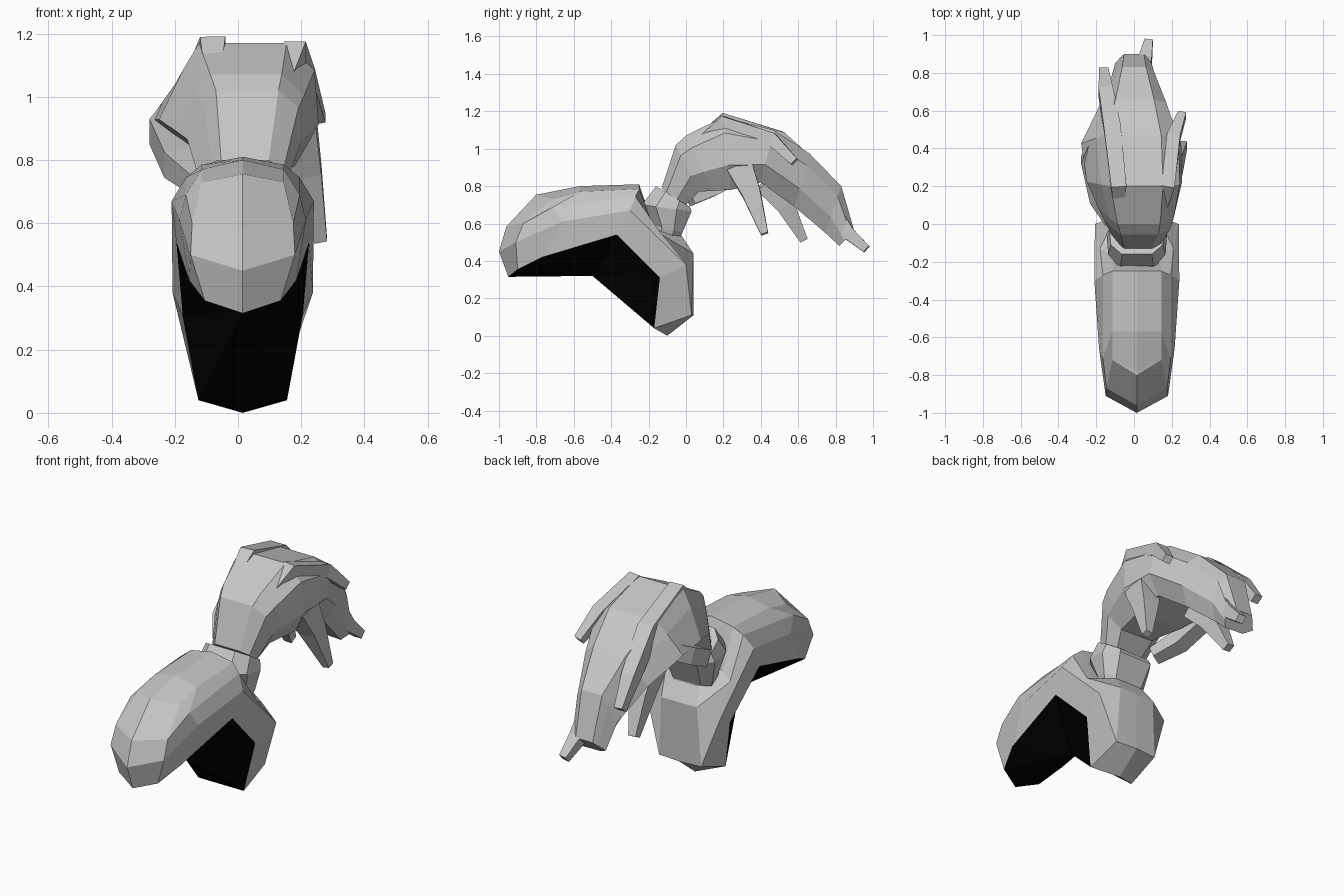
import bpy, bmesh
from mathutils import Vector

MID = 0.015  # centre line of the cuff

if "Cube" in bpy.data.objects:
    bpy.data.objects.remove(bpy.data.objects["Cube"])


def material(name, value):
    mat = bpy.data.materials.new(name)
    mat.use_nodes = True
    colour = (value, value, value, 1)
    mat.diffuse_color = colour
    mat.node_tree.nodes["Principled BSDF"].inputs["Base Color"].default_value = colour
    return mat


grey = material("plain grey", 0.57)
black = material("black lining", 0.0)


def build(name, verts, faces, mat):
    """Create a flat shaded object, merging doubled points."""
    bm = bmesh.new()
    points = [bm.verts.new(v) for v in verts]
    for face in faces:
        bm.faces.new([points[i] for i in face])
    bmesh.ops.remove_doubles(bm, verts=bm.verts, dist=0.0005)
    bmesh.ops.recalc_face_normals(bm, faces=bm.faces)
    mesh = bpy.data.meshes.new(name)
    bm.to_mesh(mesh)
    bm.free()
    mesh.materials.append(mat)
    obj = bpy.data.objects.new(name, mesh)
    bpy.context.collection.objects.link(obj)
    return obj


def loft(name, rings, mat=grey):
    """Skin closed rings of equal length and cap both ends."""
    n = len(rings[0])
    verts = [p for ring in rings for p in ring]
    faces = [(r * n + i, r * n + (i + 1) % n, (r + 1) * n + (i + 1) % n, (r + 1) * n + i)
             for r in range(len(rings) - 1) for i in range(n)]
    faces.append(tuple(range(n)))
    faces.append(tuple(range(len(verts) - n, len(verts))))
    return build(name, verts, faces, mat)


# Section shapes as (across, height): an even octagon and one sloping on the right flank
EVEN = [(-.55, 1), (.55, 1), (.95, .72), (1, .3), (.65, 0), (-.65, 0), (-1, .3), (-.95, .72)]
SLOPED = [(-.5, 1), (.6, 1), (.95, .78), (1, .34), (.7, 0), (-.5, .05), (-1, .38), (-.7, .78)]


def section(upper, lower, left, right, profile=SLOPED):
    """Cross-section between an upper and a lower (y, z) point."""
    mid, half = (left + right) / 2, (right - left) / 2
    ring = []
    for across, t in profile:
        y = lower[0] + (upper[0] - lower[0]) * t
        z = lower[1] + (upper[1] - lower[1]) * t
        ring.append((mid + across * half, y, z))
    return ring


def bar(name, path, widths):
    """Four sided tapering finger along a path."""
    path = [Vector(p) for p in path]
    rings = []
    for i, p in enumerate(path):
        along = (path[min(i + 1, len(path) - 1)] - path[max(i - 1, 0)]).normalized()
        side = (Vector((1, 0, 0)) - along * along.x).normalized()
        up = side.cross(along)
        w = widths[i]
        rings.append([p + (side * a + up * b) * w
                      for a, b in ((-1, -1), (1, -1), (1, 1), (-1, 1))])
    return loft(name, rings)


# Cuff shell: rows run from the open rim up to the crown, front to back
rows = [
    [(0, -.95, .315), (.12, -.9, .355), (.17, -.77, .42), (.21, -.37, .54),
     (.19, -.14, .31), (.14, -.17, .04), (0, -.1, 0)],
    [(0, -1, .45), (.165, -.91, .5), (.2, -.66, .61), (.225, -.3, .67),
     (.222, 0, .38), (.13, .03, .11), (0, .04, .11)],
    [(0, -.96, .585), (.16, -.87, .6), (.18, -.71, .69), (.18, -.27, .745),
     (.195, -.13, .54), (.11, .04, .44), (0, .04, .44)],
    [(0, -.8, .755), (.13, -.72, .73), (.13, -.57, .77), (.13, -.25, .785),
     (.12, -.17, .57), (.08, -.02, .53), (0, -.02, .53)],
    [(0, -.8, .755), (0, -.77, .76), (0, -.57, .8), (0, -.25, .81),
     (0, -.18, .59), (0, -.02, .53), (0, -.02, .53)],
]


def both_sides(row):
    """Half row plus its mirror, as one closed loop."""
    loop = row + [(-x, y, z) for x, y, z in row[-2:0:-1]]
    return [(x + MID, y, z) for x, y, z in loop]


loops = [both_sides(row) for row in rows]
n = len(loops[0])
verts = [p for loop in loops for p in loop]
faces = [(r * n + i, r * n + (i + 1) % n, (r + 1) * n + (i + 1) % n, (r + 1) * n + i)
         for r in range(len(loops) - 1) for i in range(n)]
build("cuff_shell", verts, faces, grey)

# Dark lining: a fan closing the open rim
hub = (MID, -.5, .32)
build("cuff_lining", [hub] + loops[0], [(0, 1 + i, 1 + (i + 1) % n) for i in range(n)], black)

# Wrist joint
loft("wrist_joint", [
    section((-.18, .54), (-.04, .5), -.1, .13, EVEN),
    section((-.17, .59), (-.02, .55), -.12, .15, EVEN),
    section((-.235, .7), (.03, .665), -.145, .175, EVEN),
    section((-.16, .8), (.02, .69), -.13, .16, EVEN),
])

# Hand: back and palm, tapering to a blunt end
loft("hand", [
    section((-.13, .79), (-.01, .69), -.12, .15),
    section((-.055, 1.02), (.07, .77), -.16, .2),
    section((0, 1.07), (.14, .775), -.19, .22),
    section((.2, 1.17), (.24, .78), -.25, .255),
    section((.47, 1.1), (.4, .82), -.28, .25),
    section((.66, .975), (.58, .69), -.19, .18),
    section((.83, .8), (.745, .55), -.12, .11),
    section((.9, .56), (.82, .48), -.1, .09),
])

# Separate fingers and raised knuckle ridges
bar("long_finger", [(.05, .8, .66), (.06, .865, .55), (.078, .965, .463)], [.035, .035, .022])
bar("outer_finger", [(-.08, .03, 1.02), (-.08, .2, 1.15), (-.115, .5, 1.05),
                     (-.15, .7, .88), (-.16, .81, .74)], [.02, .04, .045, .038, .024])
bar("short_finger", [(.14, .05, 1.02), (.18, .2, 1.14), (.21, .46, 1.05),
                     (.255, .58, .93)], [.02, .035, .035, .022])
bar("thumb", [(.18, .29, .9), (.215, .35, .76), (.262, .42, .545)], [.07, .05, .02])
bar("lower_finger", [(-.08, .42, .82), (-.1, .53, .7), (-.12, .63, .51)], [.06, .05, .022])
bar("side_finger", [(-.2, .42, .93), (-.235, .34, .89), (-.19, .14, .79),
                    (-.12, .02, .73)], [.045, .045, .045, .035])
